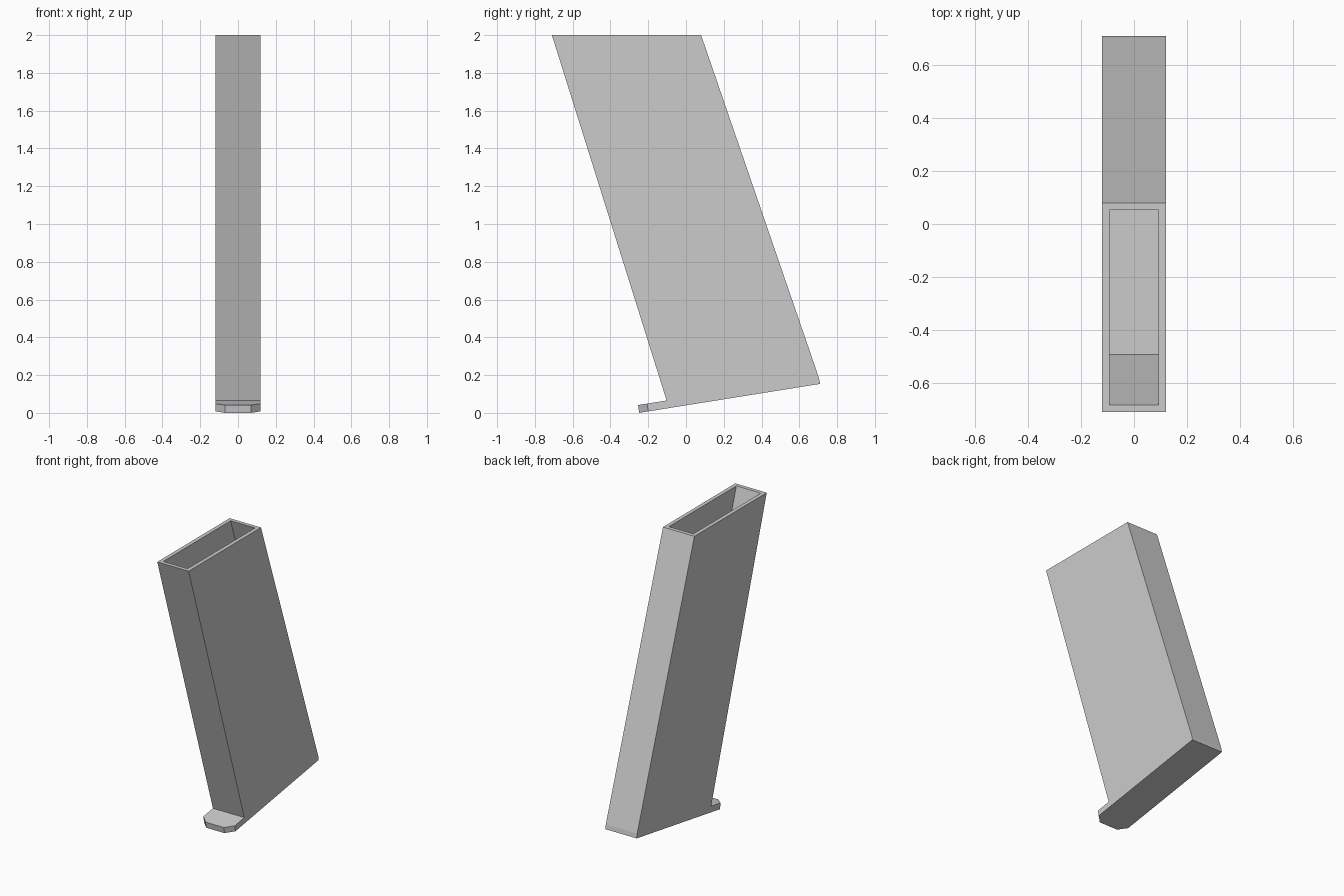
import bpy
import bmesh
from mathutils import Vector

cube = bpy.data.objects.get("Cube")
if cube:
    bpy.data.objects.remove(cube, do_unlink=True)

grey = bpy.data.materials.new("plain_grey")
grey.use_nodes = True
grey.diffuse_color = (0.6, 0.6, 0.6, 1)
grey.node_tree.nodes["Principled BSDF"].inputs["Base Color"].default_value = grey.diffuse_color

HALF = 0.12      # half width of every part
FRONT = -0.09    # where the tongue meets the body


def underside(y):
    return 0.16 * (y + 0.25)


def prism(bm, outline, offset):
    """Close the outline, extrude it by the offset and fix the normals."""
    face = bm.faces.new([bm.verts.new(p) for p in outline])
    new = bmesh.ops.extrude_face_region(bm, geom=[face], use_keep_orig=True)["geom"]
    verts = [g for g in new if isinstance(g, bmesh.types.BMVert)]
    bmesh.ops.translate(bm, verts=verts, vec=offset)
    bmesh.ops.recalc_face_normals(bm, faces=bm.faces)


def finish(bm, name):
    mesh = bpy.data.meshes.new(name)
    bm.to_mesh(mesh)
    bm.free()
    mesh.materials.append(grey)
    obj = bpy.data.objects.new(name, mesh)
    bpy.context.collection.objects.link(obj)


# Leaning body, with a sloping underside and a small lip at the back
bm = bmesh.new()
profile = [(-0.71, 2), (FRONT, underside(FRONT)), (0.71, underside(0.71)),
           (0.704, 0.185), (0.08, 2)]
prism(bm, [(-HALF, y, z) for y, z in profile], Vector((2 * HALF, 0, 0)))

# Open pocket in the top, following the lean
top = max(bm.faces, key=lambda f: f.calc_center_median().z)
bmesh.ops.inset_individual(bm, faces=[top], thickness=0.038)
bmesh.ops.inset_individual(bm, faces=[top], thickness=0)
bmesh.ops.translate(bm, verts=top.verts, vec=(0, 0.19, -0.59))
finish(bm, "hollow_body")

# Front tongue with chamfered corners
bm = bmesh.new()
half_plan = [(HALF, FRONT), (HALF, -0.2), (0.07, -0.248)]
plan = half_plan + [(-x, y) for x, y in reversed(half_plan)]
prism(bm, [(x, y, underside(y)) for x, y in plan], Vector((0, -0.006, 0.041)))
finish(bm, "front_tongue")
